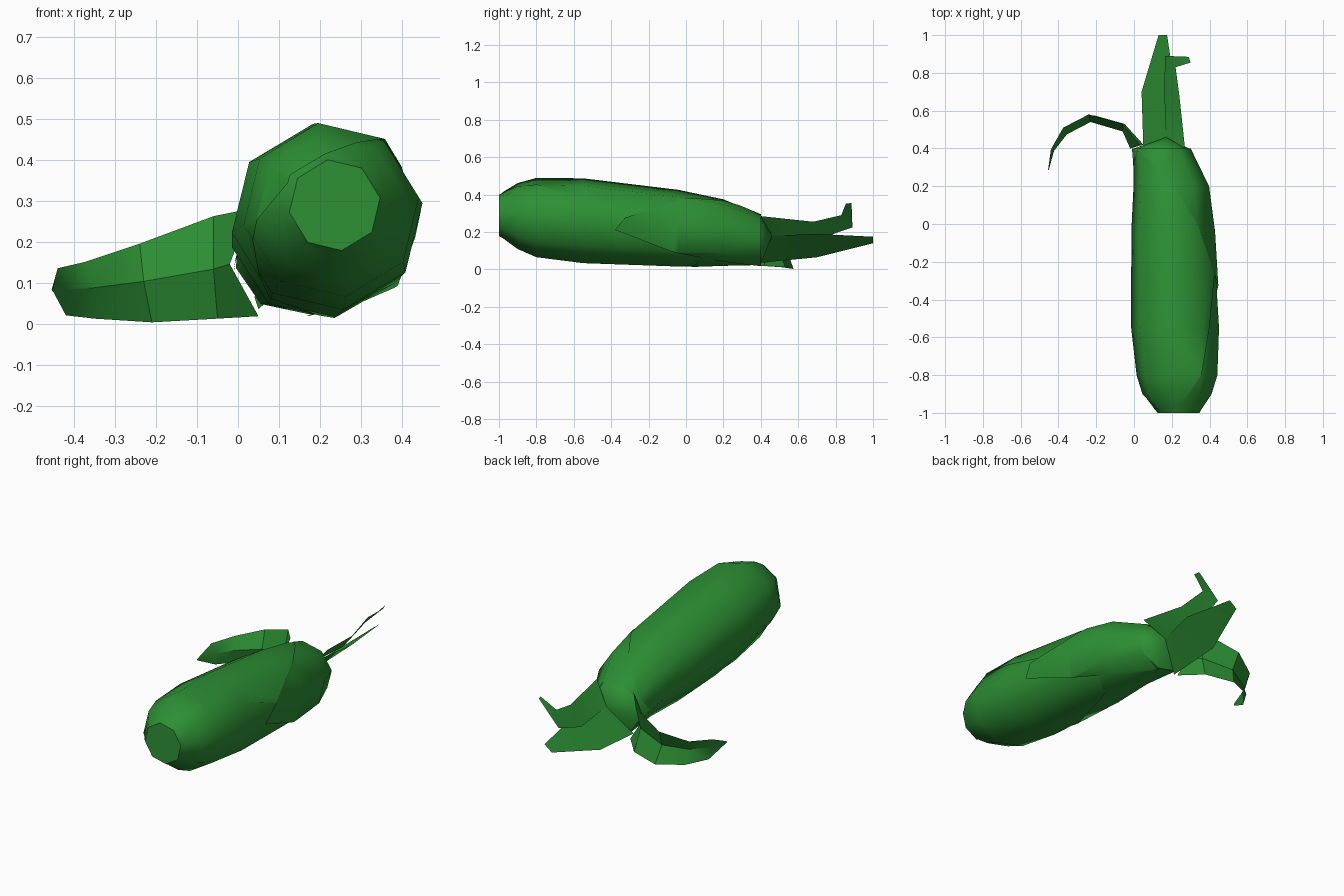
import bpy, bmesh, math
from mathutils import Vector

if "Cube" in bpy.data.objects:
    bpy.data.objects.remove(bpy.data.objects["Cube"])

green = bpy.data.materials.new("husk_green")
green.diffuse_color = (0.026, 0.28, 0.035, 1)
green.use_nodes = True
green.node_tree.nodes["Principled BSDF"].inputs["Base Color"].default_value = green.diffuse_color

SIDES, TWIST = 8, math.radians(9)
# y, centre x, centre z, radius x, radius z
RINGS = [(-1.0, .236, .289, .112, .112), (-.98, .233, .288, .126, .122), (-.9, .23, .283, .183, .176),
         (-.8, .23, .275, .214, .212), (-.55, .22, .258, .233, .227),
         (-.04, .205, .218, .217, .205), (.2, .195, .197, .195, .175),
         (.4, .145, .157, .147, .13)]


def finish(name, bm, angle):
    mesh = bpy.data.meshes.new(name)
    bm.to_mesh(mesh)
    bm.free()
    obj = bpy.data.objects.new(name, mesh)
    bpy.context.collection.objects.link(obj)
    mesh.materials.append(green)
    bpy.ops.object.select_all(action='DESELECT')
    obj.select_set(True)
    bpy.context.view_layer.objects.active = obj
    bpy.ops.object.shade_smooth_by_angle(angle=math.radians(angle))


def bridge(bm, rows, closed):
    n = len(rows[0])
    for a, b in zip(rows, rows[1:]):
        for i in range(n if closed else n - 1):
            j = (i + 1) % n
            bm.faces.new((a[i], a[j], b[j], b[i]))


def ear(grow, rings):
    bm = bmesh.new()
    rows = []
    for y, cx, cz, rx, rz in rings:
        rows.append([bm.verts.new((cx + (rx + grow) * math.cos(t), y, cz + (rz + grow) * math.sin(t)))
                     for t in (TWIST + math.tau * i / SIDES for i in range(SIDES))])
    bridge(bm, rows, True)
    return bm, rows


def trim(bm, a, b, c, keep):
    # cut along the plane abc and keep the side holding the point "keep"
    a, b, c, keep = map(Vector, (a, b, c, keep))
    n = (b - a).cross(c - a).normalized()
    if n.dot(keep - a) < 0:
        n = -n
    bmesh.ops.bisect_plane(bm, geom=bm.verts[:] + bm.edges[:] + bm.faces[:],
                           plane_co=a, plane_no=n, clear_inner=True)


def leaf(name, rows, angle=30):
    bm = bmesh.new()
    bridge(bm, [[bm.verts.new(p) for p in row] for row in rows], False)
    finish(name, bm, angle)


# Ear body with a flat front end and a short pointed back end
bm, rows = ear(0, RINGS)
bm.faces.new(rows[0])
tip = bm.verts.new((.17, .46, .18))
for i in range(SIDES):
    bm.faces.new((rows[-1][i], rows[-1][(i + 1) % SIDES], tip))
bmesh.ops.recalc_face_normals(bm, faces=bm.faces)
finish("ear_body", bm, 50)

# Wrapped husk over the top and left
bm, _ = ear(.005, RINGS[1:])
trim(bm, (.36, -.8, .455), (.3, .1, .04), (.05, -.4, .05), (.1, -.2, .4))
bmesh.ops.recalc_face_normals(bm, faces=bm.faces)
finish("upper_husk", bm, 60)

# Wrapped husk on the right
bm, _ = ear(.01, RINGS[1:])
trim(bm, (.02, .43, .28), (.36, -.04, .385), (.42, -.36, .21), (.4, .2, .2))
trim(bm, (.42, -.36, .21), (.35, .1, .04), (.2, .35, .02), (.4, .2, .2))
bmesh.ops.recalc_face_normals(bm, faces=bm.faces)
finish("right_husk", bm, 60)

# Long leaf curling to the left, creased along its middle: upper edge, crease, lower edge
leaf("curled_leaf", [
    [(.03, .42, .28), (-.02, .40, .145), (.05, .42, .018)],
    [(-.06, .53, .262), (-.06, .49, .133), (-.05, .53, .012)],
    [(-.24, .58, .195), (-.23, .54, .103), (-.21, .575, .003)],
    [(-.375, .51, .15), (-.355, .475, .087), (-.35, .51, .012)],
    [(-.44, .395, .135), (-.425, .385, .083), (-.42, .40, .02)],
    [(-.45, .29, .088), (-.455, .285, .082), (-.45, .29, .076)]])

# Straight pointed leaf
leaf("straight_leaf", [
    [(.05, .39, .035), (.17, .46, .18)],
    [(.04, .70, .065), (.22, .70, .19)],
    [(.13, 1.0, .14), (.175, 1.0, .175)]])

# Upper leaf with a hooked end
leaf("hooked_leaf", [
    [(.17, .46, .18), (.27, .40, .285)],
    [(.16, .70, .16), (.24, .68, .255)],
    [(.165, .89, .225), (.22, .83, .29)],
    [(.29, .885, .355), (.30, .855, .352)]])
